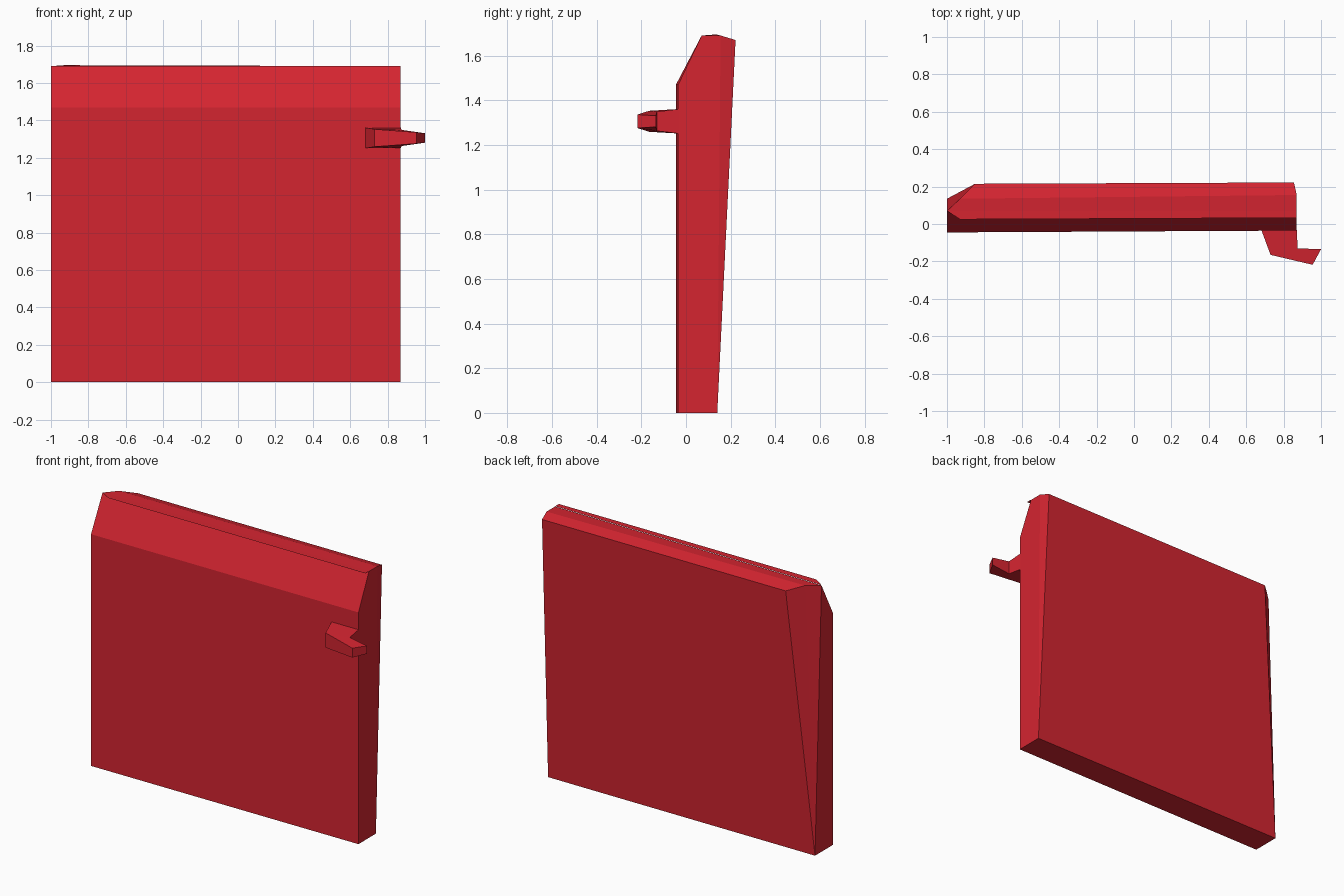
import bpy, bmesh

if "Cube" in bpy.data.objects:
    bpy.data.objects.remove(bpy.data.objects["Cube"])

red = bpy.data.materials.new("door red")
red.diffuse_color = (0.66, 0.018, 0.03, 1)
red.use_nodes = True
red.node_tree.nodes["Principled BSDF"].inputs["Base Color"].default_value = red.diffuse_color


def finish(name, bm):
    bmesh.ops.recalc_face_normals(bm, faces=bm.faces)
    me = bpy.data.meshes.new(name)
    bm.to_mesh(me)
    bm.free()
    me.materials.append(red)
    ob = bpy.data.objects.new(name, me)
    bpy.context.collection.objects.link(ob)
    return ob


def loft(name, sections):
    """Skin a row of matching outlines; ends are fanned from the last point."""
    bm = bmesh.new()
    rings = [[bm.verts.new(p) for p in s] for s in sections]
    n = len(rings[0])
    for a, b in zip(rings, rings[1:]):
        for i in range(n):
            j = (i + 1) % n
            bm.faces.new((a[i], a[j], b[j], b[i]))
    for r in (rings[0], rings[-1]):
        for i in range(n - 2):
            bm.faces.new((r[-1], r[i], r[i + 1]))
    return finish(name, bm)


# Panel: front foot, slope foot, slope top, ridge, back top, back foot
left_end = [(-1, -0.045, 0), (-1, -0.045, 1.47), (-1, 0.07, 1.69),
            (-0.93, 0.135, 1.695), (-0.85, 0.215, 1.67), (-1, 0.135, 0)]
right_end = [(0.87, -0.035, 0), (0.87, -0.035, 1.47), (0.87, 0.07, 1.69),
             (0.87, 0.155, 1.69), (0.855, 0.222, 1.67), (0.87, 0.14, 0)]
loft("door_panel", [left_end, right_end])

# Thin lip along the top, overhanging the front slope
bm = bmesh.new()
lip = [(-1, 0.07), (-0.93, 0.025), (0.87, 0.033), (0.87, 0.07)]
bm.faces.new([bm.verts.new((x, y, 1.692)) for x, y in lip])
finish("top_lip", bm)


# Handle: bent bar, each section an upright rectangle from outer to inner side
def bar_section(outer, inner, half_outer, half_inner, z=1.306):
    return [(*outer, z - half_outer), (*outer, z + half_outer),
            (*inner, z + half_inner), (*inner, z - half_inner)]


loft("handle", [
    bar_section((0.68, -0.03), (0.87, -0.03), 0.055, 0.055),
    bar_section((0.73, -0.165), (0.875, -0.13), 0.047, 0.043),
    bar_section((0.955, -0.218), (1.0, -0.135), 0.03, 0.025),
])
